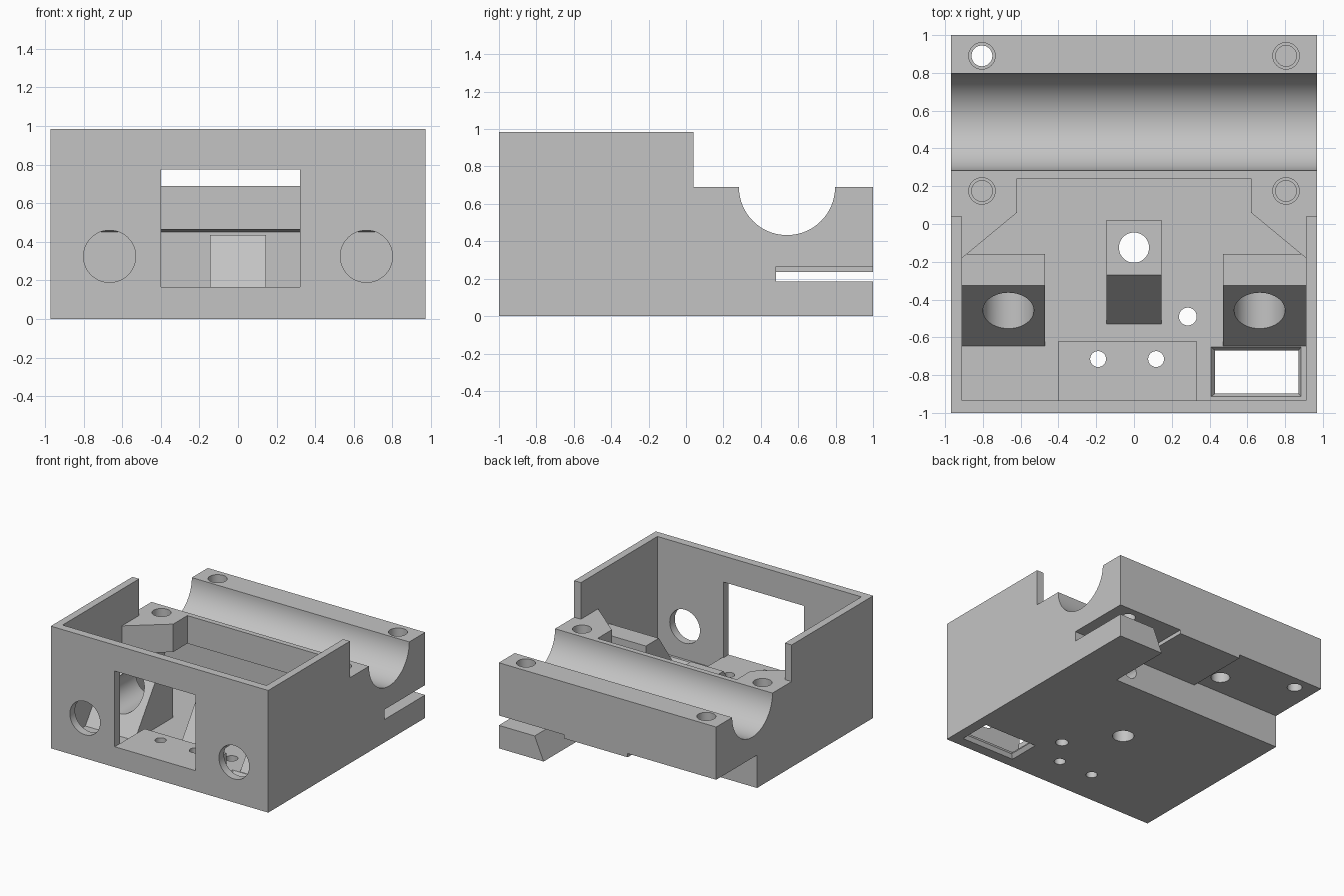
import bpy, bmesh, math

cube = bpy.data.objects.get("Cube")
if cube:
    bpy.data.objects.remove(cube, do_unlink=True)

grey = bpy.data.materials.new("plain_grey")
grey.use_nodes = True
grey.diffuse_color = (0.55, 0.55, 0.55, 1)
grey.node_tree.nodes["Principled BSDF"].inputs["Base Color"].default_value = (0.55, 0.55, 0.55, 1)


def prism(name, points, axis, low, high, end_points=None):
    """Solid from an outline across an axis; end_points gives a tapered end."""
    place = {"x": lambda p, d: (d, p[0], p[1]),
             "y": lambda p, d: (p[0], d, p[1]),
             "z": lambda p, d: (p[0], p[1], d)}[axis]
    bm = bmesh.new()
    start = [bm.verts.new(place(p, low)) for p in points]
    end = [bm.verts.new(place(p, high)) for p in (end_points or points)]
    bm.faces.new(start)
    bm.faces.new(end)
    count = len(start)
    for i in range(count):
        j = (i + 1) % count
        bm.faces.new((start[i], start[j], end[j], end[i]))
    bmesh.ops.recalc_face_normals(bm, faces=bm.faces[:])
    mesh = bpy.data.meshes.new(name)
    bm.to_mesh(mesh)
    bm.free()
    mesh.materials.append(grey)
    obj = bpy.data.objects.new(name, mesh)
    bpy.context.collection.objects.link(obj)
    return obj


def rect(a, b, c, d):
    return [(a, c), (b, c), (b, d), (a, d)]


def circle(u, v, r, n=48):
    return [(u + r * math.cos(math.tau * i / n), v + r * math.sin(math.tau * i / n)) for i in range(n)]


def combine(operation, tool):
    bpy.context.view_layer.objects.active = housing
    mod = housing.modifiers.new("combine", "BOOLEAN")
    mod.operation = operation
    mod.solver = "EXACT"
    mod.object = tool
    bpy.ops.object.modifier_apply(modifier=mod.name)
    bpy.data.objects.remove(tool, do_unlink=True)


def cut(*args):
    combine("DIFFERENCE", prism("cutter", *args))


def add(*args):
    combine("UNION", prism("addition", *args))


# Outer shell with the half round channel in its rear deck
channel = [(0.54 + 0.257 * math.cos(a), 0.69 - 0.257 * math.sin(a))
           for a in (math.pi * i / 40 for i in range(41))]
housing = prism("housing", [(-1, 0), (0.48, 0), (0.48, 0.265), (1, 0.265), (1, 0.69)] + channel
                + [(0.04, 0.69), (0.04, 0.985), (-1, 0.985)], "x", -0.97, 0.97)

# Cavity: open top, boss outline, wide undercut below
cut(rect(-0.91, 0.91, -0.935, 0.2), "z", 0.69, 1.1)
right_edge = [(0.91, -0.935), (0.91, -0.18), (0.62, 0.06), (0.62, 0.24)]
cut(right_edge + [(-x, y) for x, y in reversed(right_edge)], "z", 0.45, 0.75)
cut([(-0.935, 0.06), (0.36, 0.06), (0.36, 0.452), (0.24, 0.465), (-0.935, 0.465)], "x", -0.91, 0.91)

# Front window and the ledge behind it
add(rect(-0.40, 0.33, -0.96, -0.62), "z", 0.03, 0.165)
cut(rect(-0.40, 0.32, 0.165, 0.775), "y", -1.1, -0.9)

# Sloped blocks: two at the sides, one in the middle
side_block = [(-0.645, 0.03), (-0.645, 0.06), (-0.325, 0.515), (-0.16, 0.515), (-0.16, 0.03)]
for low, high in ((-0.94, -0.47), (0.47, 0.94)):
    add(side_block, "x", low, high)
add([(-0.53, 0.03), (-0.53, 0.06), (-0.27, 0.435), (0.02, 0.435), (0.02, 0.03)], "x", -0.145, 0.145)

# Round bores through front wall and side blocks
for x in (-0.665, 0.665):
    cut(circle(x, 0.325, 0.135), "y", -1.1, -0.1)

# Rear tab below the slot, and thin plate under the rear deck
add([(0.57, 0), (0.97, 0), (0.97, 0.185), (0.65, 0.185)], "y", 0.45, 1)
add(rect(-0.18, 0.39, 0.235, 0.29), "y", 0.45, 1)

# Screw holes with a wider mouth
for x in (-0.805, 0.805):
    for y, bottom in ((0.89, 0.2), (0.175, 0.42)):
        cut(circle(x, y, 0.055), "z", bottom, 0.8)
        cut(circle(x, y, 0.07), "z", 0.6, 0.8)

# Small floor holes
for x, y, r in ((0, -0.125, 0.08), (0.285, -0.49, 0.047), (-0.19, -0.715, 0.042), (0.117, -0.715, 0.042)):
    cut(circle(x, y, r), "z", -0.1, 0.6)

# Blind hole under the deck and cable hole in the lower back wall
cut(circle(-0.29, 0.65, 0.07), "z", 0.2, 0.38)
cut(circle(0.44, 0.127, 0.06), "y", 0.3, 0.55)

# Switch opening in the floor, flared both ways
inner = rect(0.43, 0.87, -0.897, -0.67)
outer = rect(0.40, 0.89, -0.92, -0.645)
cut(inner, "z", -0.1, 0.2)
cut(inner, "z", 0.03, 0.07, outer)
cut(outer, "z", -0.01, 0.03, inner)

# Smooth the round surfaces and keep the edges crisp
bpy.ops.object.select_all(action="DESELECT")
housing.select_set(True)
bpy.context.view_layer.objects.active = housing
bpy.ops.object.shade_smooth_by_angle(angle=math.radians(25))
